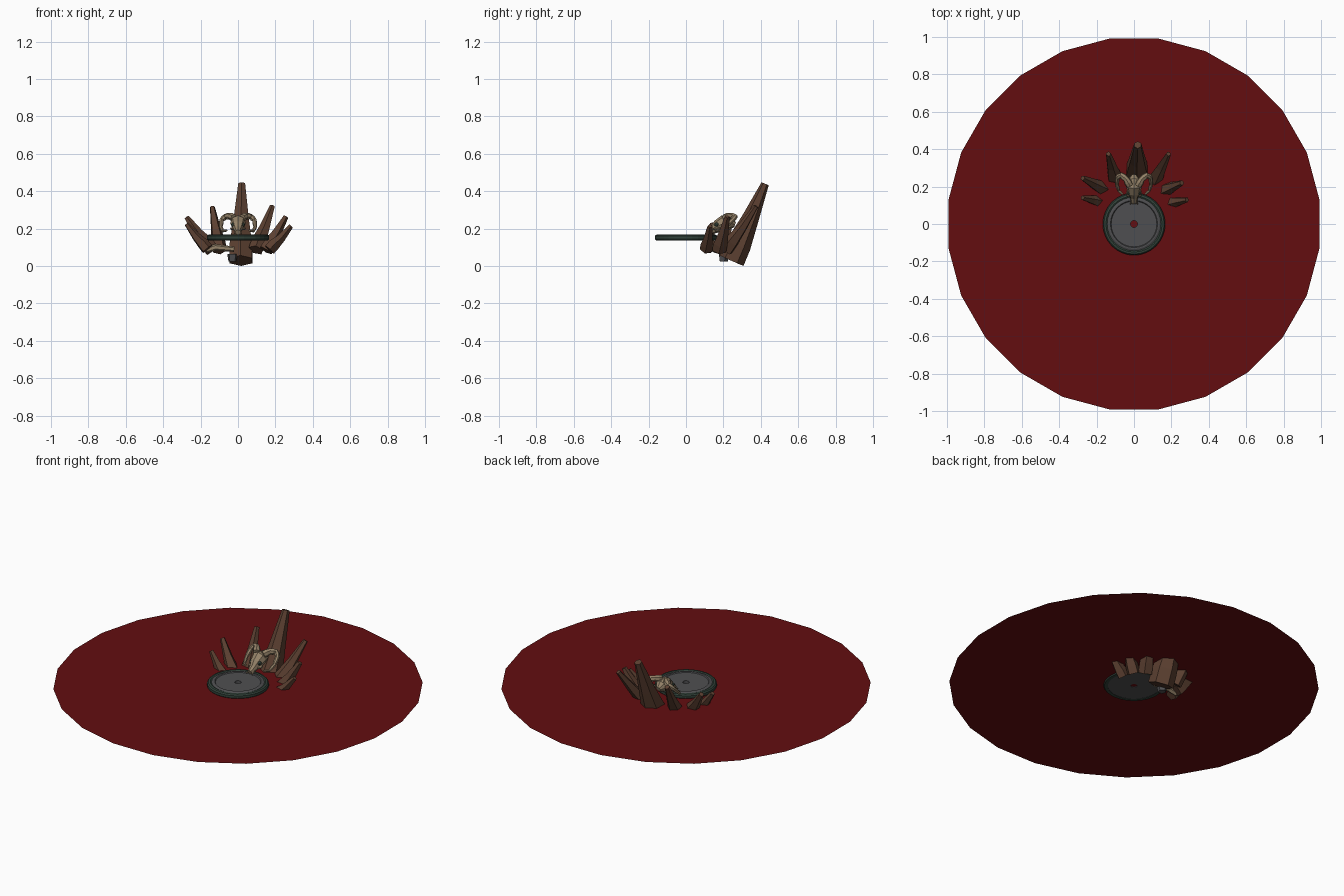
import bpy, bmesh, math, random
from mathutils import Vector, Matrix

if "Cube" in bpy.data.objects:
    bpy.data.objects.remove(bpy.data.objects["Cube"])

random.seed(4)

def mat(name, r, g, b):
    m = bpy.data.materials.new(name)
    m.diffuse_color = (r, g, b, 1)
    m.use_nodes = True
    m.node_tree.nodes["Principled BSDF"].inputs["Base Color"].default_value = m.diffuse_color
    return m

RED = mat("dark red", 0.125, 0.004, 0.005)
BROWN = mat("rock brown", 0.105, 0.050, 0.030)
GREY = mat("plate grey", 0.078, 0.078, 0.082)
GREEN = mat("dark green", 0.032, 0.055, 0.042)
BONE = mat("bone", 0.30, 0.225, 0.14)

def finish(bm, name, material):
    bmesh.ops.recalc_face_normals(bm, faces=bm.faces[:])
    me = bpy.data.meshes.new(name)
    bm.to_mesh(me)
    bm.free()
    me.materials.append(material)
    ob = bpy.data.objects.new(name, me)
    bpy.context.collection.objects.link(ob)
    return ob

def tube(name, pts, radii, sides, material, jitter=0.0, spin=0.0):
    """Closed tube of polygon rings along a path."""
    bm = bmesh.new()
    pts = [Vector(p) for p in pts]
    up, rings = None, []
    wob = [1 + random.uniform(-jitter, jitter) for _ in range(sides)]
    for i, (p, r) in enumerate(zip(pts, radii)):
        t = (pts[min(i + 1, len(pts) - 1)] - pts[max(i - 1, 0)]).normalized()
        if up is None:
            up = Vector((0, 0, 1)) if abs(t.z) < 0.95 else Vector((0, 1, 0))
        up = (up - t * up.dot(t)).normalized()
        side = t.cross(up)
        ring = []
        for k in range(sides):
            a = 2 * math.pi * k / sides + spin
            ring.append(bm.verts.new(p + (up * math.cos(a) + side * math.sin(a)) * r * wob[k]))
        rings.append(ring)
    for a, b in zip(rings, rings[1:]):
        for k in range(sides):
            bm.faces.new((a[k], a[(k + 1) % sides], b[(k + 1) % sides], b[k]))
    bm.faces.new(rings[0])
    bm.faces.new(rings[-1])
    return finish(bm, name, material)

def lathe(name, profile, sides, material):
    """Closed profile (radius, z) spun about the z axis."""
    bm = bmesh.new()
    rings = [[bm.verts.new((r * math.cos(2 * math.pi * k / sides),
                            r * math.sin(2 * math.pi * k / sides), z))
              for r, z in profile] for k in range(sides)]
    n = len(profile)
    for k in range(sides):
        a, b = rings[k], rings[(k + 1) % sides]
        for j in range(n):
            bm.faces.new((a[j], a[(j + 1) % n], b[(j + 1) % n], b[j]))
    return finish(bm, name, material)

def ball(name, loc, scale, material, segs=8):
    bm = bmesh.new()
    bmesh.ops.create_uvsphere(bm, u_segments=segs, v_segments=6, radius=1,
                              matrix=Matrix.Translation(loc) @ Matrix.Diagonal((*scale, 1)))
    return finish(bm, name, material)

# flat red ground circle
bm = bmesh.new()
bm.faces.new([bm.verts.new((math.cos(math.radians(7.5 + 15 * k)) / math.cos(math.radians(7.5)) * 0.9914,
                            math.sin(math.radians(7.5 + 15 * k)) / math.cos(math.radians(7.5)) * 0.9914,
                            0.143)) for k in range(24)])
finish(bm, "red_circle", RED)

# plate with a small hole in the centre, and its rim
lathe("plate", [(0.018, 0.139), (0.018, 0.165), (0.122, 0.165), (0.126, 0.170),
                (0.134, 0.170), (0.147, 0.164), (0.147, 0.139)], 32, GREY)
lathe("plate_rim", [(0.142, 0.137), (0.142, 0.165), (0.150, 0.169), (0.161, 0.167),
                    (0.167, 0.160), (0.167, 0.146), (0.160, 0.137)], 32, GREEN)

# rock spikes: base, tip, base radius, tip radius
def spike(name, base, tip, r0, r1, sides=5, jitter=0.1, spin=0.3):
    b, t = Vector(base), Vector(tip)
    mid = b.lerp(t, 0.55) + Vector((0, 0, -0.006))
    tube(name, [b, b.lerp(t, 0.2), mid, t],
         [r0, r0 * 0.98, r0 * 0.52 + r1 * 0.48, r1], sides, BROWN, jitter, spin)

spike("centre_spike", (0.015, 0.243, 0.029), (0.02, 0.423, 0.44), 0.070, 0.021, 6, 0.0, 0.0)
spike("left_back_spike", (-0.10, 0.225, 0.085), (-0.138, 0.375, 0.315), 0.040, 0.014)
spike("right_back_spike", (0.10, 0.215, 0.085), (0.185, 0.375, 0.32), 0.042, 0.014)
spike("left_mid_spike", (-0.145, 0.175, 0.085), (-0.275, 0.245, 0.26), 0.040, 0.014)
spike("right_mid_spike", (0.145, 0.175, 0.085), (0.255, 0.22, 0.265), 0.038, 0.014)
spike("left_front_spike", (-0.165, 0.115, 0.09), (-0.275, 0.14, 0.225), 0.034, 0.013)
spike("right_front_spike", (0.165, 0.11, 0.09), (0.283, 0.13, 0.215), 0.034, 0.013)

# grey stone and loose bone under the rocks
tube("grey_stone", [(-0.03, 0.20, 0.025), (-0.03, 0.20, 0.065)], [0.022, 0.028], 5, GREY, 0.1)
tube("loose_bone", [(-0.17, 0.155, 0.085), (-0.12, 0.15, 0.10), (-0.02, 0.15, 0.09)],
     [0.016, 0.018, 0.014], 6, BONE)

# horned skull
tube("skull", [(0, 0.262, 0.222), (0, 0.238, 0.230), (0, 0.20, 0.230), (0, 0.17, 0.213),
               (0, 0.145, 0.195), (0, 0.112, 0.180)],
     [0.014, 0.034, 0.042, 0.034, 0.023, 0.015], 8, BONE)
ball("nose_hole", (0, 0.118, 0.192), (0.007, 0.012, 0.006), GREEN)

horn = [(0.022, 0.205, 0.258), (0.042, 0.240, 0.268), (0.068, 0.262, 0.264), (0.088, 0.248, 0.246),
        (0.092, 0.212, 0.212), (0.082, 0.178, 0.187), (0.060, 0.158, 0.190)]
path = []
for a, b in zip(horn, horn[1:]):
    path += [Vector(a), (Vector(a) + Vector(b)) / 2]
path.append(Vector(horn[-1]))
ridged = [(0.021 - 0.0013 * i) * (1.08 if i % 2 else 0.92) for i in range(len(path))]
for s, side in ((-1, "left"), (1, "right")):
    tube(side + "_horn", [(p.x * s, p.y, p.z) for p in path], ridged, 7, BONE)
    ball(side + "_eye_socket", (0.025 * s, 0.165, 0.221), (0.012, 0.013, 0.012), GREEN)
    ball(side + "_cheek", (0.030 * s, 0.165, 0.200), (0.012, 0.022, 0.008), BONE)
    tube(side + "_tusk", [(0.012 * s, 0.125, 0.182), (0.020 * s, 0.105, 0.172)],
         [0.006, 0.002], 5, BONE)
